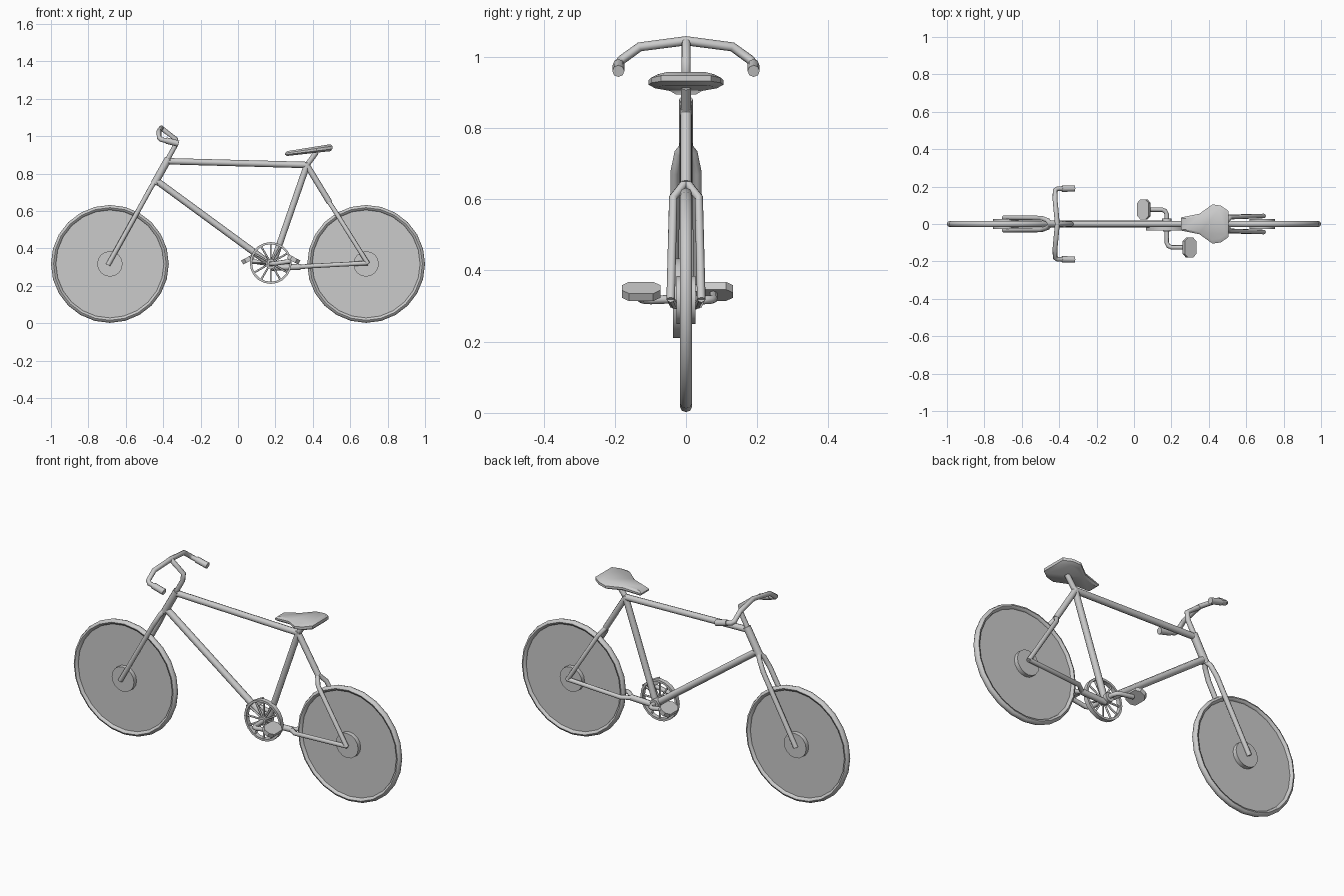
import bpy, bmesh, math
from mathutils import Matrix, Vector

if "Cube" in bpy.data.objects:
    bpy.data.objects.remove(bpy.data.objects["Cube"], do_unlink=True)

grey = bpy.data.materials.new("plain_grey")
grey.use_nodes = True
COLOUR = (0.6, 0.6, 0.6, 1)
grey.diffuse_color = COLOUR
grey.node_tree.nodes["Principled BSDF"].inputs["Base Color"].default_value = COLOUR


def add_mesh(name, mesh, angle=50):
    mesh.materials.clear()
    mesh.materials.append(grey)
    ob = bpy.data.objects.new(name, mesh)
    bpy.context.collection.objects.link(ob)
    bpy.ops.object.select_all(action='DESELECT')
    ob.select_set(True)
    bpy.context.view_layer.objects.active = ob
    bpy.ops.object.shade_smooth_by_angle(angle=math.radians(angle))
    return ob


def finish(name, bm, angle=50):
    bmesh.ops.recalc_face_normals(bm, faces=bm.faces)
    mesh = bpy.data.meshes.new(name)
    bm.to_mesh(mesh)
    bm.free()
    return add_mesh(name, mesh, angle)


def tube(name, radius, *paths):
    """Eight-sided tube along one or more paths."""
    curve = bpy.data.curves.new(name + "_path", 'CURVE')
    curve.dimensions = '3D'
    curve.bevel_depth = radius
    curve.bevel_resolution = 2
    curve.use_fill_caps = True
    for path in paths:
        spline = curve.splines.new('POLY')
        spline.points.add(len(path) - 1)
        for point, co in zip(spline.points, path):
            point.co = (*co, 1)
    temp = bpy.data.objects.new(name + "_path", curve)
    bpy.context.collection.objects.link(temp)
    graph = bpy.context.evaluated_depsgraph_get()
    mesh = bpy.data.meshes.new_from_object(temp.evaluated_get(graph))
    bpy.data.objects.remove(temp, do_unlink=True)
    return add_mesh(name, mesh, 60)


def both_sides(path):
    return [[(x, s * y, z) for x, y, z in path] for s in (1, -1)]


def lathe(name, centre, profile, sides):
    """Revolve a closed (radius, y) profile around a sideways axle."""
    bm = bmesh.new()
    rings = []
    for i in range(sides):
        a = math.tau * i / sides
        rings.append([bm.verts.new(Vector(centre) + Vector((r * math.cos(a), y, r * math.sin(a))))
                      for r, y in profile])
    n = len(profile)
    for i in range(sides):
        p, q = rings[i], rings[(i + 1) % sides]
        for j in range(n):
            k = (j + 1) % n
            bm.faces.new((p[j], p[k], q[k], q[j]))
    return finish(name, bm)


def cylinder(name, centre, radius, depth, sides):
    bm = bmesh.new()
    bmesh.ops.create_cone(bm, cap_ends=True, segments=sides, radius1=radius, radius2=radius, depth=depth,
                          matrix=Matrix.Translation(centre) @ Matrix.Rotation(math.pi / 2, 4, 'X'))
    return finish(name, bm)


# Wheels: tyre, solid disc and hub
AXLE = 0.685
tyre_profile = [(0.301 + 0.014 * math.cos(math.tau * i / 8), 0.0165 * math.sin(math.tau * i / 8))
                for i in range(8)]
for end, x in (("front", -AXLE), ("rear", AXLE)):
    centre = (x, 0, 0.317)
    lathe(end + "_tyre", centre, tyre_profile, 24)
    cylinder(end + "_wheel_disc", centre, 0.3, 0.008, 24)
    cylinder(end + "_hub", centre, 0.068, 0.054, 16)

# Frame tubes
tube("top_tube", 0.017, [(-0.375, 0, 0.866), (0.37, 0, 0.846)])
tube("down_tube", 0.018, [(-0.44, 0, 0.765), (0.17, 0, 0.318)])
tube("seat_tube", 0.017, [(0.372, 0, 0.855), (0.185, 0, 0.315)])
tube("head_tube", 0.02, [(-0.372, 0, 0.88), (-0.448, 0, 0.745)])
tube("seat_post", 0.014, [(0.365, 0, 0.84), (0.42, 0, 0.915)])
cylinder("bottom_bracket", (0.175, 0, 0.316), 0.026, 0.06, 10)

# Forked stays and front fork
tube("seat_stay_bridge", 0.016, [(0.365, 0, 0.85), (0.49, 0, 0.645)])
tube("seat_stays", 0.012, *both_sides([(0.485, 0, 0.65), (0.515, 0.036, 0.605), (0.695, 0.043, 0.318)]))
tube("chain_stay_bridge", 0.016, [(0.18, 0, 0.296), (0.335, 0, 0.301)])
tube("chain_stays", 0.012, *both_sides([(0.325, 0, 0.3), (0.375, 0.036, 0.305), (0.695, 0.043, 0.322)]))
tube("front_fork", 0.013, *both_sides(
    [(-0.445, 0, 0.755), (-0.463, 0.02, 0.73), (-0.493, 0.031, 0.675), (-0.695, 0.033, 0.311)]))

# Handlebar, stem and grips
tube("stem", 0.013, [(-0.385, 0, 0.86), (-0.338, 0, 0.945), (-0.333, 0, 0.985), (-0.41, 0, 1.043)])
half_bar = [(-0.422, 0.13, 1.028), (-0.422, 0.18, 0.992), (-0.41, 0.188, 0.982), (-0.32, 0.19, 0.962)]
left, right = both_sides(half_bar)
tube("handlebar", 0.013, right[::-1] + [(-0.41, 0, 1.045)] + left)
tube("grips", 0.017, *both_sides([(-0.385, 0.189, 0.977), (-0.318, 0.19, 0.96)]))

# Saddle: stacked outlines, rising toward the back
half_outline = [(0.25, 0.035), (0.35, 0.055), (0.42, 0.105), (0.465, 0.098), (0.505, 0.07)]
outline = half_outline + [(x, -y) for x, y in reversed(half_outline)]
levels = [(0.82, 0.893, 0.11), (1.0, 0.901, 0.12), (1.0, 0.909, 0.15), (0.8, 0.918, 0.16)]
bm = bmesh.new()
rings = []
for scale, base, slope in levels:
    rings.append([])
    for x, y in outline:
        px = 0.385 + (x - 0.385) * (1 + scale) / 2
        rings[-1].append(bm.verts.new((px, y * scale, base + (px - 0.25) * slope)))
count = len(outline)
for low, high in zip(rings, rings[1:]):
    for i in range(count):
        j = (i + 1) % count
        bm.faces.new((low[i], low[j], high[j], high[i]))
bm.faces.new(rings[0])
bm.faces.new(rings[-1])
finish("saddle", bm, 40)

# Chainring with spokes
CRANK = Vector((0.175, -0.024, 0.322))
lathe("chainring", CRANK, [(0.1, -0.012), (0.112, -0.012), (0.112, 0.012), (0.1, 0.012)], 20)
cylinder("chainring_boss", CRANK, 0.022, 0.03, 10)
spokes = []
for i in range(12):
    a = math.tau * i / 12
    spokes.append([CRANK, CRANK + Vector((0.104 * math.cos(a), 0, 0.104 * math.sin(a)))])
tube("chainring_spokes", 0.005, *spokes)

# Cranks and tilted pedals, one on each side
for side, s in (("left", 1), ("right", -1)):
    def at(dx, dy, z):
        return (CRANK.x - s * dx, CRANK.y + s * dy, z)
    tube(side + "_crank", 0.012, [at(0, 0, 0.32), at(0, 0.075, 0.317), at(0.008, 0.093, 0.318),
                                  at(0.025, 0.101, 0.32), at(0.105, 0.101, 0.332)])
    bm = bmesh.new()
    bmesh.ops.create_cube(bm, size=1)
    bmesh.ops.scale(bm, vec=(0.07, 0.108, 0.024), verts=bm.verts)
    uprights = [e for e in bm.edges if abs(e.verts[0].co.z - e.verts[1].co.z) > 0.01]
    bmesh.ops.bevel(bm, geom=uprights, offset=0.02, segments=1, affect='EDGES')
    place = Matrix.Translation(at(0.122, 0.102, 0.341)) @ Matrix.Rotation(-s * math.radians(28), 4, 'Y')
    bmesh.ops.transform(bm, matrix=place, verts=bm.verts)
    finish(side + "_pedal", bm, 30)
